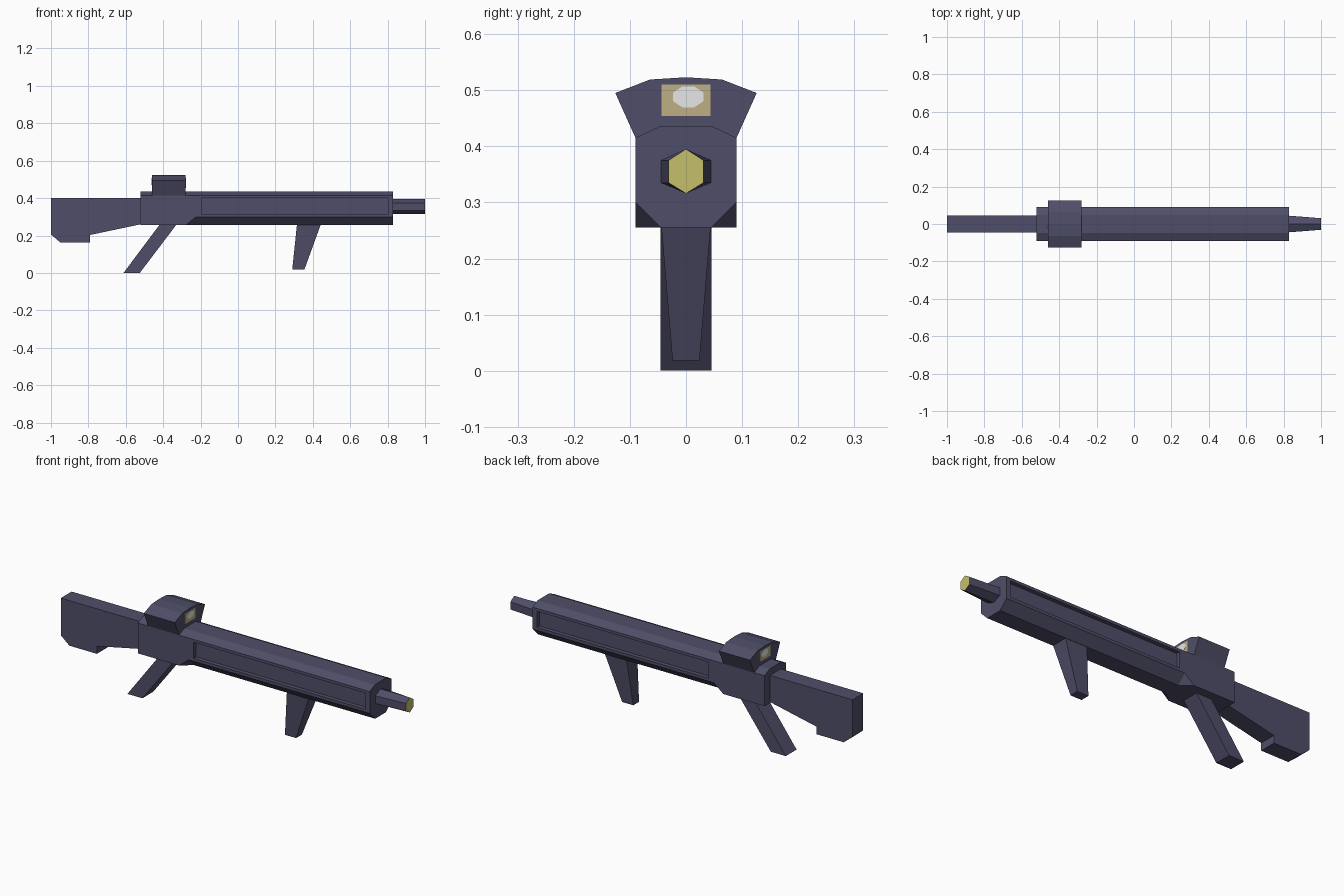
import bpy, bmesh, math
from mathutils import Vector

if "Cube" in bpy.data.objects:
    bpy.data.objects.remove(bpy.data.objects["Cube"])


def material(name, rgb):
    m = bpy.data.materials.new(name)
    m.diffuse_color = (*rgb, 1)
    m.use_nodes = True
    m.node_tree.nodes["Principled BSDF"].inputs["Base Color"].default_value = m.diffuse_color
    return m


GREY = material("dark blue grey", (0.078, 0.076, 0.14))
YELLOW = material("muzzle yellow", (0.56, 0.53, 0.15))
TAN = material("lens tan", (0.52, 0.43, 0.23))
WHITE = material("lens white", (0.8, 0.8, 0.8))


def loft(name, rings, mats, edit=None):
    """Skin a list of closed rings (equal point counts), capping both ends."""
    bm = bmesh.new()
    loops = [[bm.verts.new(p) for p in ring] for ring in rings]
    n = len(loops[0])
    for a, b in zip(loops, loops[1:]):
        for i in range(n):
            j = (i + 1) % n
            bm.faces.new((a[i], a[j], b[j], b[i]))
    bm.faces.new(loops[0])
    bm.faces.new(loops[-1])
    bmesh.ops.remove_doubles(bm, verts=bm.verts[:], dist=1e-5)
    bmesh.ops.recalc_face_normals(bm, faces=bm.faces[:])
    if edit:
        edit(bm)
    me = bpy.data.meshes.new(name)
    bm.to_mesh(me)
    bm.free()
    for m in mats:
        me.materials.append(m)
    ob = bpy.data.objects.new(name, me)
    bpy.context.collection.objects.link(ob)
    return ob


def section(x, half):
    """Mirror a half outline of (y, z) points, listed top to bottom, at x."""
    return [(x, y, z) for y, z in half] + [(x, -y, z) for y, z in reversed(half)]


def slab(name, outline, half_width):
    """Side outline of (x, z) points given thickness in y."""
    return loft(name, [[(x, s * half_width, z) for x, z in outline] for s in (-1, 1)], [GREY])


# Receiver and fore-end, with long recessed panels on both sides
top = [(0.048, 0.435), (0.09, 0.415)]
square = top + [(0.09, 0.255), (0.09, 0.255)]
bevelled = top + [(0.09, 0.30), (0.045, 0.255)]


def recess_panels(bm):
    sides = [f for f in bm.faces
             if abs(f.normal.y) > 0.99 and f.calc_center_median().x > 0.1]
    for f in sides:
        bmesh.ops.inset_individual(bm, faces=[f], thickness=0.015)
        c = Vector((0.305, 0, 0.3575))
        for v in f.verts:
            v.co.x = 0.805 if v.co.x > c.x else -0.195
            v.co.z = 0.40 if v.co.z > c.z else 0.315
        s = math.copysign(1, f.normal.y)
        bmesh.ops.inset_individual(bm, faces=[f], thickness=0.001)
        for v in f.verts:
            v.co.y = s * 0.07


loft("body", [section(-0.52, square), section(-0.28, square),
              section(-0.225, bevelled), section(0.83, bevelled)], [GREY], recess_panels)


# Tapered six-sided barrel with coloured muzzle face
def hexagon(x, w):
    return [(x, w, 0.335), (x, w, 0.375), (x, 0, 0.395),
            (x, -w, 0.375), (x, -w, 0.335), (x, 0, 0.316)]


def paint_muzzle(bm):
    for f in bm.faces:
        f.material_index = int(f.normal.x > 0.9)


loft("barrel", [hexagon(0.82, 0.045), hexagon(1.0, 0.031)], [GREY, YELLOW], paint_muzzle)

# Sight housing
sight = [(0.0, 0.523), (0.064, 0.519), (0.126, 0.495), (0.09, 0.415)]
ring = lambda x: section(x, sight)[:-1]
loft("sight", [ring(-0.46), ring(-0.28)], [GREY])

# Lens plates on both ends of the sight
for end, x, d in (("front", -0.28, 1), ("rear", -0.46, -1)):
    rect = [(-0.044, 0.454), (0.044, 0.454), (0.044, 0.51), (-0.044, 0.51)]
    spot = [(0.004 + 0.029 * math.cos(a), 0.488 + 0.02 * math.sin(a))
            for a in (math.tau * (i + 0.5) / 8 for i in range(8))]
    for name, pts, t, mat in (("lens", rect, 0.001, TAN), ("glint", spot, 0.002, WHITE)):
        loft(f"{end}_{name}", [[(x + d * k, y, z) for y, z in pts]
                               for k in (-0.001, t)], [mat])

# Shoulder stock and slanted rear grip
slab("stock", [(-1, 0.40), (-1, 0.205), (-0.95, 0.163), (-0.79, 0.163),
               (-0.79, 0.203), (-0.52, 0.26), (-0.52, 0.40)], 0.045)
slab("rear_grip", [(-0.42, 0.257), (-0.33, 0.257), (-0.525, 0.0), (-0.612, 0.0)], 0.045)


# Tapered front grip
def rect_ring(x0, x1, w, z):
    return [(x0, -w, z), (x1, -w, z), (x1, w, z), (x0, w, z)]


loft("front_grip", [rect_ring(0.315, 0.442, 0.044, 0.257),
                    rect_ring(0.29, 0.355, 0.024, 0.018)], [GREY])
